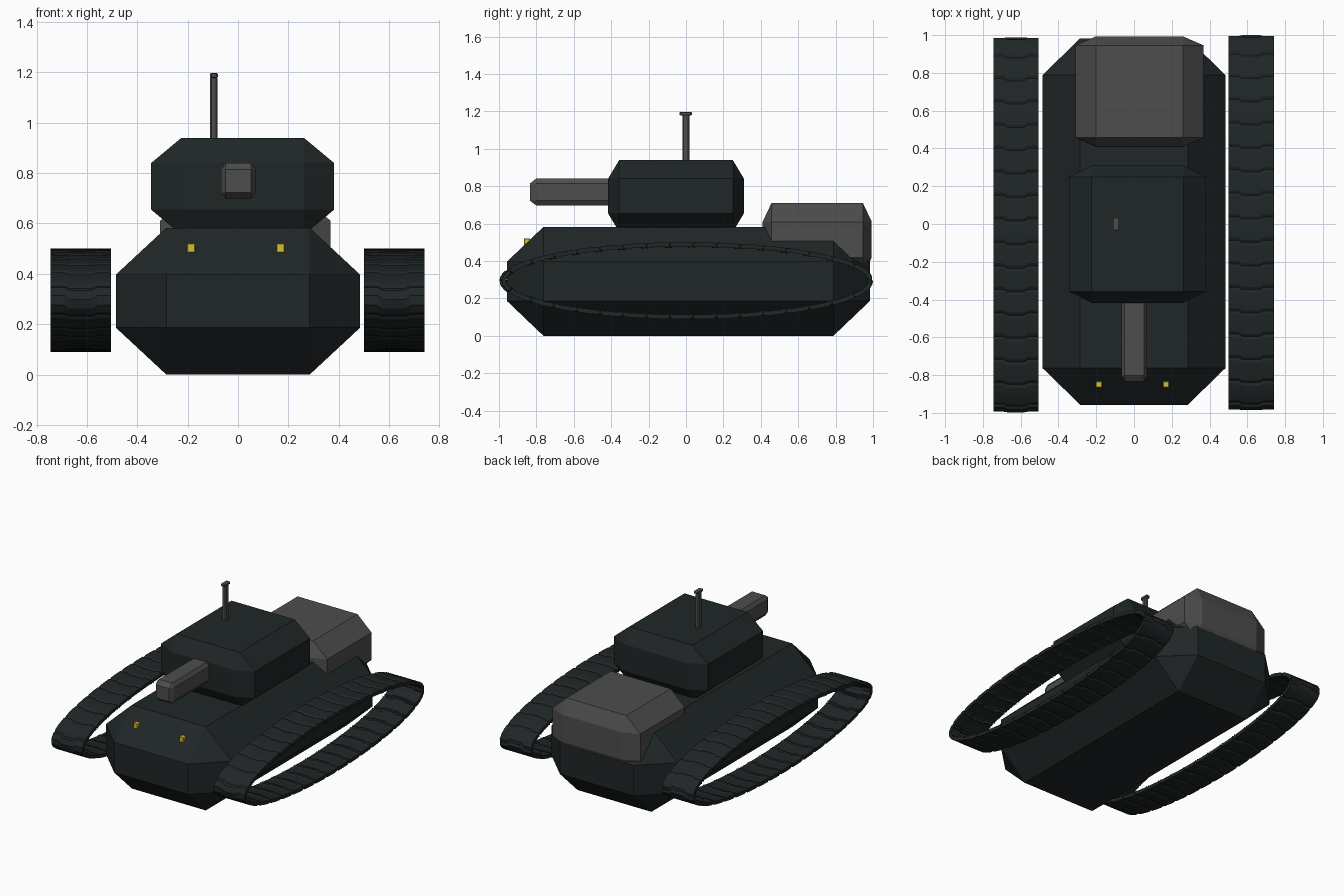
import bpy, bmesh, math
from itertools import permutations, product
from mathutils import Vector

if "Cube" in bpy.data.objects:
    bpy.data.objects.remove(bpy.data.objects["Cube"])


def material(name, rgb):
    m = bpy.data.materials.new(name)
    m.diffuse_color = (*rgb, 1)
    m.use_nodes = True
    m.node_tree.nodes["Principled BSDF"].inputs["Base Color"].default_value = m.diffuse_color
    return m


DARK = material("dark_armour", (0.014, 0.019, 0.020))
GREY = material("grey_metal", (0.075, 0.075, 0.075))
YELLOW = material("lamp_yellow", (0.65, 0.52, 0.03))


def finish(name, bm, mat):
    bmesh.ops.recalc_face_normals(bm, faces=bm.faces)
    me = bpy.data.meshes.new(name)
    bm.to_mesh(me)
    bm.free()
    me.materials.append(mat)
    ob = bpy.data.objects.new(name, me)
    bpy.context.collection.objects.link(ob)
    return ob


def chamfer_box(name, lo, hi, cut, mat):
    """Box between two corners with every edge cut flat, by a separate amount per axis."""
    lo, hi, cut = Vector(lo), Vector(hi), Vector(cut)
    mid, half = (lo + hi) / 2, (hi - lo) / 2
    bm = bmesh.new()
    for signs in product((-1, 1), repeat=3):
        for full in range(3):  # the axis that keeps its full reach
            bm.verts.new([mid[a] + signs[a] * (half[a] - (0 if a == full else cut[a]))
                          for a in range(3)])
    bmesh.ops.convex_hull(bm, input=bm.verts)
    bmesh.ops.dissolve_limit(bm, angle_limit=0.01, verts=bm.verts, edges=bm.edges)
    return finish(name, bm, mat)


# Body parts
chamfer_box("hull", (-.485, -.957, 0), (.485, .983, .583), (.2, .195, .186), DARK)
chamfer_box("turret", (-.345, -.417, .555), (.382, .31, .94), (.12, .06, .1), DARK)
chamfer_box("engine_box", (-.31, .41, .32), (.368, .993, .71), (.108, .047, .1), GREY)
chamfer_box("gun_barrel", (-.067, -.834, .698), (.07, -.36, .84), (.018, .032, .025), GREY)

# Antenna with its cap
chamfer_box("antenna_mast", (-.111, -.02, .9), (-.081, .018, 1.185), (.006, .007, .008), GREY)
chamfer_box("antenna_cap", (-.112, -.034, 1.178), (-.08, .032, 1.198), (.006, .007, .004), GREY)

# Headlights
for side, x in (("left", -.186), ("right", .169)):
    chamfer_box(f"headlight_{side}", (x - .016, -.866, .484), (x + .016, -.834, .52),
                (.002, .002, .002), YELLOW)


def ellipse_by_length(ry, rz, n=2000):
    """Return a function giving (y, z, normal y, normal z) at a fraction of the perimeter."""
    ang = [2 * math.pi * i / n for i in range(n + 1)]
    pts = [(ry * math.cos(a), rz * math.sin(a)) for a in ang]
    length = [0]
    for p, q in zip(pts, pts[1:]):
        length.append(length[-1] + math.dist(p, q))

    def at(f):
        target = (f % 1) * length[-1]
        a, b = 0, n
        while b - a > 1:
            m = (a + b) // 2
            a, b = (m, b) if length[m] <= target else (a, m)
        t = (target - length[a]) / (length[b] - length[a])
        ang_t = ang[a] + t * (ang[b] - ang[a])
        ny, nz = math.cos(ang_t) / ry, math.sin(ang_t) / rz
        s = math.hypot(ny, nz)
        return ry * math.cos(ang_t), rz * math.sin(ang_t), ny / s, nz / s
    return at


def track(name, cx, cy, cz, pads=33):
    """Oval ring of thin interlocking pads with stepped edges."""
    at = ellipse_by_length(.979, .192)
    # across the width: position and forward step
    across = [(-.12, 0), (-.065, 0), (-.045, .1), (.045, .1), (.065, 0), (.12, 0)]
    # along the pad: position within the pitch and height
    along = [(.03, -.005), (.14, .002), (.38, .002), (.62, .002), (.86, .002), (.97, -.005)]
    bm = bmesh.new()
    for p in range(pads):
        rows = []
        for u, h in along:
            row = []
            for x, step in across:
                y, z, ny, nz = at((p + u + step) / pads)
                row.append(bm.verts.new((cx + x, cy + y + ny * h, cz + z + nz * h)))
            rows.append(row)
        for r, s in zip(rows, rows[1:]):
            for i in range(len(across) - 1):
                bm.faces.new((r[i], r[i + 1], s[i + 1], s[i]))
    ob = finish(name, bm, DARK)
    mod = ob.modifiers.new("thickness", 'SOLIDIFY')
    mod.thickness = .024
    mod.offset = 0


# Tracks
track("track_left", -.625, -.004, .295)
track("track_right", .62, .007, .295)
